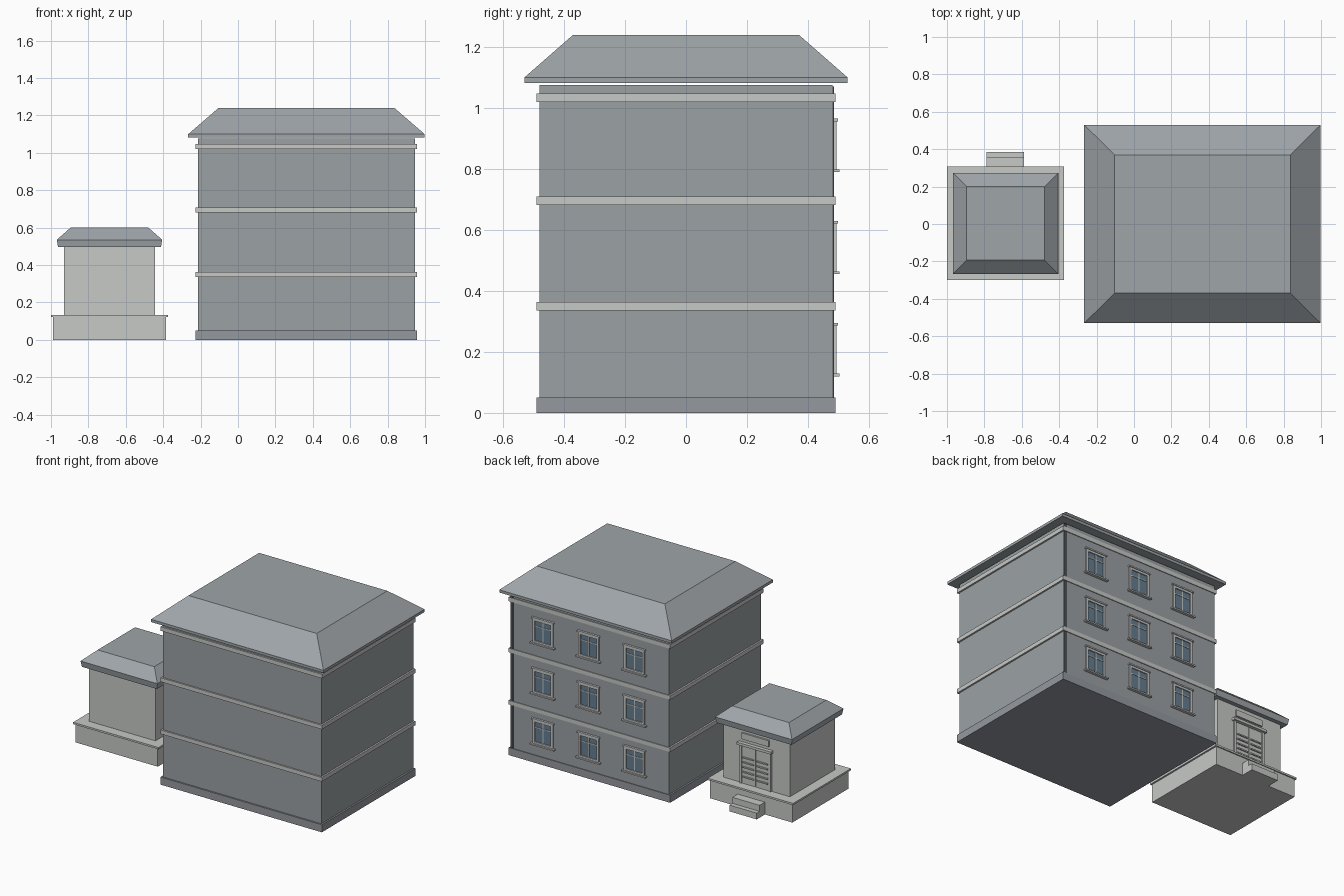
import bpy

cube = bpy.data.objects.get("Cube")
if cube:
    bpy.data.objects.remove(cube, do_unlink=True)


def material(name, colour):
    m = bpy.data.materials.new(name)
    m.use_nodes = True
    m.diffuse_color = (*colour, 1)
    m.node_tree.nodes["Principled BSDF"].inputs["Base Color"].default_value = (*colour, 1)
    return m


WALL = material("wall grey", (0.33, 0.355, 0.37))
ROOF = material("roof slate", (0.345, 0.375, 0.395))
PLINTH = material("plinth grey", (0.30, 0.32, 0.35))
TRIM = material("pale stone", (0.57, 0.585, 0.57))
DARK = material("dark gap", (0.08, 0.085, 0.09))
GLASS = material("window glass", (0.13, 0.21, 0.28))


def stack(name, mat, *sections):
    """Loft rectangles, each (centre x, centre y, width, depth, z), into a closed solid."""
    verts, faces = [], []
    for cx, cy, w, d, z in sections:
        for sx, sy in ((-1, -1), (1, -1), (1, 1), (-1, 1)):
            verts.append((cx + sx * w / 2, cy + sy * d / 2, z))
    for r in range(len(sections) - 1):
        b = r * 4
        for i in range(4):
            j = (i + 1) % 4
            faces.append((b + i, b + j, b + 4 + j, b + 4 + i))
    n = len(verts)
    faces += [(3, 2, 1, 0), (n - 4, n - 3, n - 2, n - 1)]
    mesh = bpy.data.meshes.new(name)
    mesh.from_pydata(verts, [], faces)
    mesh.materials.append(mat)
    obj = bpy.data.objects.new(name, mesh)
    bpy.context.collection.objects.link(obj)
    return obj


def block(name, mat, cx, cy, w, d, z0, z1):
    return stack(name, mat, (cx, cy, w, d, z0), (cx, cy, w, d, z1))


def back_plate(name, mat, cx, w, y0, y1, z0, z1):
    return block(name, mat, cx, (y0 + y1) / 2, w, y1 - y0, z0, z1)


# Main house: plinth, walls, bands and roof
HX = 0.366
block("house_plinth", PLINTH, HX, 0, 1.184, 0.98, 0, 0.05)
block("house_walls", WALL, HX, 0, 1.162, 0.96, 0.05, 1.076)
for i, z in enumerate((0.336, 0.682, 1.02)):
    block(f"house_band_{i + 1}", TRIM, HX, 0, 1.184, 0.98, z, z + 0.027)
stack("house_roof", ROOF, (HX, 0, 1.264, 1.06, 1.082), (HX, 0, 1.264, 1.06, 1.1),
      (HX, 0, 0.94, 0.74, 1.24))

# Back facade with a narrow dark joint at the corner
back_plate("back_facade", WALL, 0.356, 1.142, 0.479, 0.485, 0.05, 1.07)
back_plate("corner_joint", DARK, 0.937, 0.02, 0.479, 0.486, 0.05, 1.07)


def window(tag, cx, z):
    """Window whose sill rests at height z."""
    def part(name, mat, x, w, depth, z0, z1):
        back_plate(f"window_{name}_{tag}", mat, cx + x, w, 0.484, depth, z + z0, z + z1)
    part("glass", GLASS, 0, 0.13, 0.487, 0.01, 0.165)
    part("sill", TRIM, 0, 0.176, 0.504, 0, 0.009)
    part("lintel", TRIM, 0, 0.162, 0.499, 0.166, 0.175)
    part("top_frame", TRIM, 0, 0.15, 0.494, 0.152, 0.166)
    part("bottom_frame", TRIM, 0, 0.15, 0.494, 0.009, 0.021)
    for side, s in (("left", 1), ("right", -1)):
        part(f"{side}_jamb", TRIM, s * 0.067, 0.016, 0.494, 0.009, 0.166)
    part("mullion", TRIM, 0, 0.007, 0.49, 0.02, 0.153)
    part("transom", TRIM, 0, 0.12, 0.49, 0.113, 0.119)


for row in range(3):
    for col in range(3):
        window(f"{row + 1}_{col + 1}", 0.371 + (col - 1) * 0.335, 0.12 + row * 0.335)

# Small annex: base, ledge, walls and roof
AX, AY = -0.687, 0.004
block("annex_base", TRIM, AX, AY, 0.604, 0.59, 0, 0.121)
block("annex_ledge", TRIM, AX, AY, 0.626, 0.606, 0.121, 0.133)
block("annex_walls", TRIM, AX, AY, 0.488, 0.472, 0.133, 0.5)
stack("annex_roof", ROOF, (AX, AY, 0.55, 0.528, 0.496), (AX, AY, 0.564, 0.54, 0.535),
      (AX, AY, 0.416, 0.392, 0.6))

# Entrance steps
block("lower_step", TRIM, -0.688, 0.34, 0.2, 0.09, 0, 0.042)
block("upper_step", TRIM, -0.688, 0.325, 0.2, 0.06, 0.042, 0.082)

# Double door with slats, a hood and a blank plate over it
DX, DY = -0.682, 0.239
back_plate("door_hood", TRIM, DX, 0.25, DY, DY + 0.025, 0.388, 0.405)
back_plate("door_plate", TRIM, DX, 0.2, DY, DY + 0.012, 0.427, 0.468)
for side, s in (("left", 1), ("right", -1)):
    back_plate(f"{side}_door_jamb", TRIM, DX + s * 0.108, 0.014, DY, DY + 0.012, 0.133, 0.388)
    back_plate(f"{side}_door_leaf", TRIM, DX + s * 0.0505, 0.097, DY, DY + 0.006, 0.133, 0.386)
    for i in range(5):
        z = 0.175 + i * 0.032
        back_plate(f"{side}_door_slat_{i + 1}", TRIM, DX + s * 0.0505, 0.08,
                   DY, DY + 0.014, z, z + 0.008)
